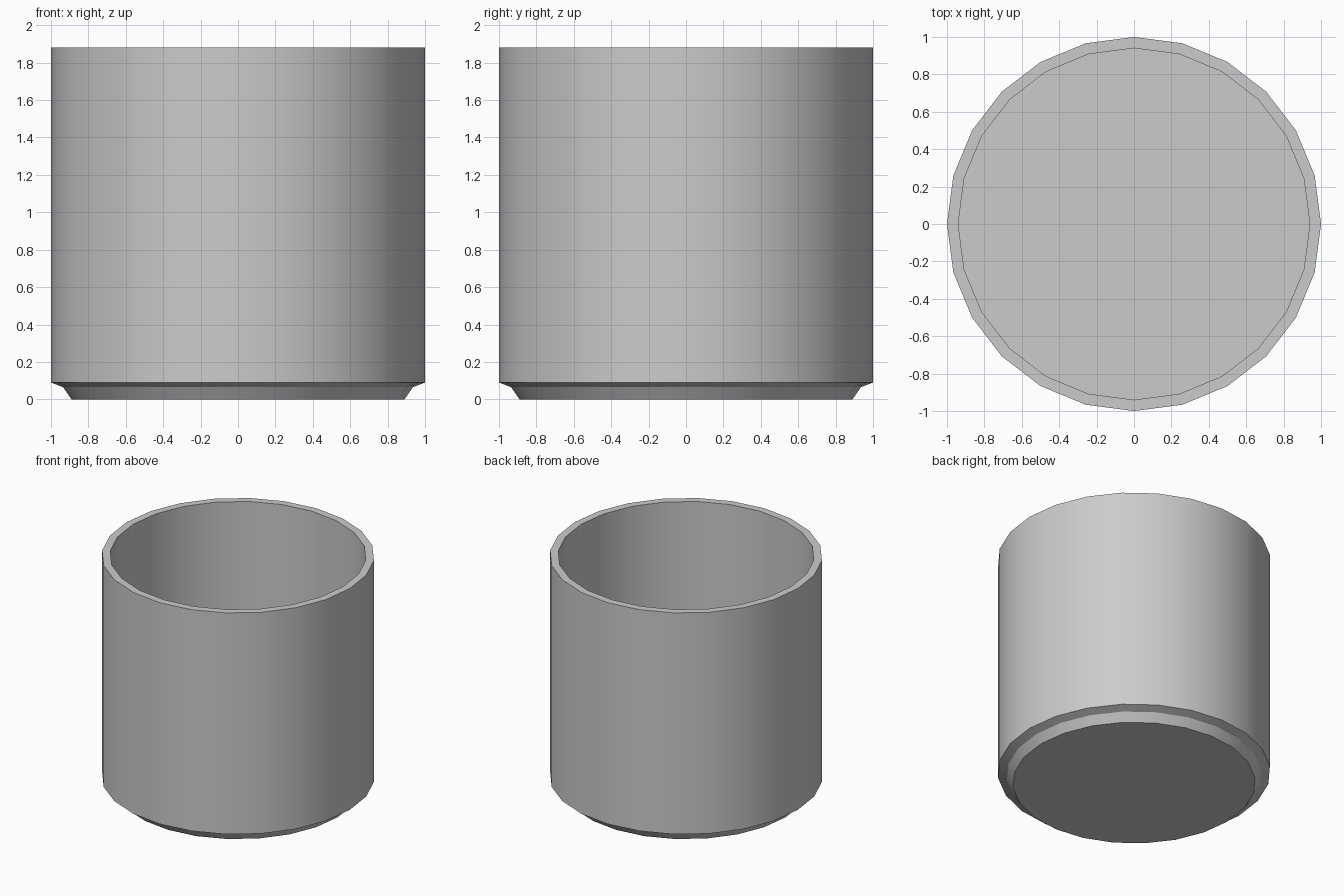
import bpy, bmesh, math

if "Cube" in bpy.data.objects:
    bpy.data.objects.remove(bpy.data.objects["Cube"])

SIDES = 24

# Colour
grey = bpy.data.materials.new("light_grey")
grey.diffuse_color = (0.6, 0.6, 0.6, 1)
grey.use_nodes = True
grey.node_tree.nodes["Principled BSDF"].inputs["Base Color"].default_value = grey.diffuse_color

# Cup profile (radius, height): foot, bevel, outer wall, rim, inner wall, floor
profile = [(0.89, 0), (0.935, 0.065), (1, 0.09), (1, 1.88), (0.94, 1.88), (0.94, 0.09)]

bm = bmesh.new()
rings = []
for r, z in profile:
    angles = [2 * math.pi * i / SIDES for i in range(SIDES)]
    rings.append([bm.verts.new((r * math.cos(a), r * math.sin(a), z)) for a in angles])
for low, high in zip(rings, rings[1:]):
    for i in range(SIDES):
        j = (i + 1) % SIDES
        bm.faces.new((low[i], low[j], high[j], high[i]))

# Underside and inner floor
bm.faces.new(rings[0][::-1])
bm.faces.new(rings[-1])

mesh = bpy.data.meshes.new("cup")
bm.to_mesh(mesh)
bm.free()
mesh.materials.append(grey)
cup = bpy.data.objects.new("cup", mesh)
bpy.context.collection.objects.link(cup)

# Smooth round walls with sharp rims
bpy.context.view_layer.objects.active = cup
cup.select_set(True)
bpy.ops.object.shade_smooth_by_angle(angle=math.radians(25))
